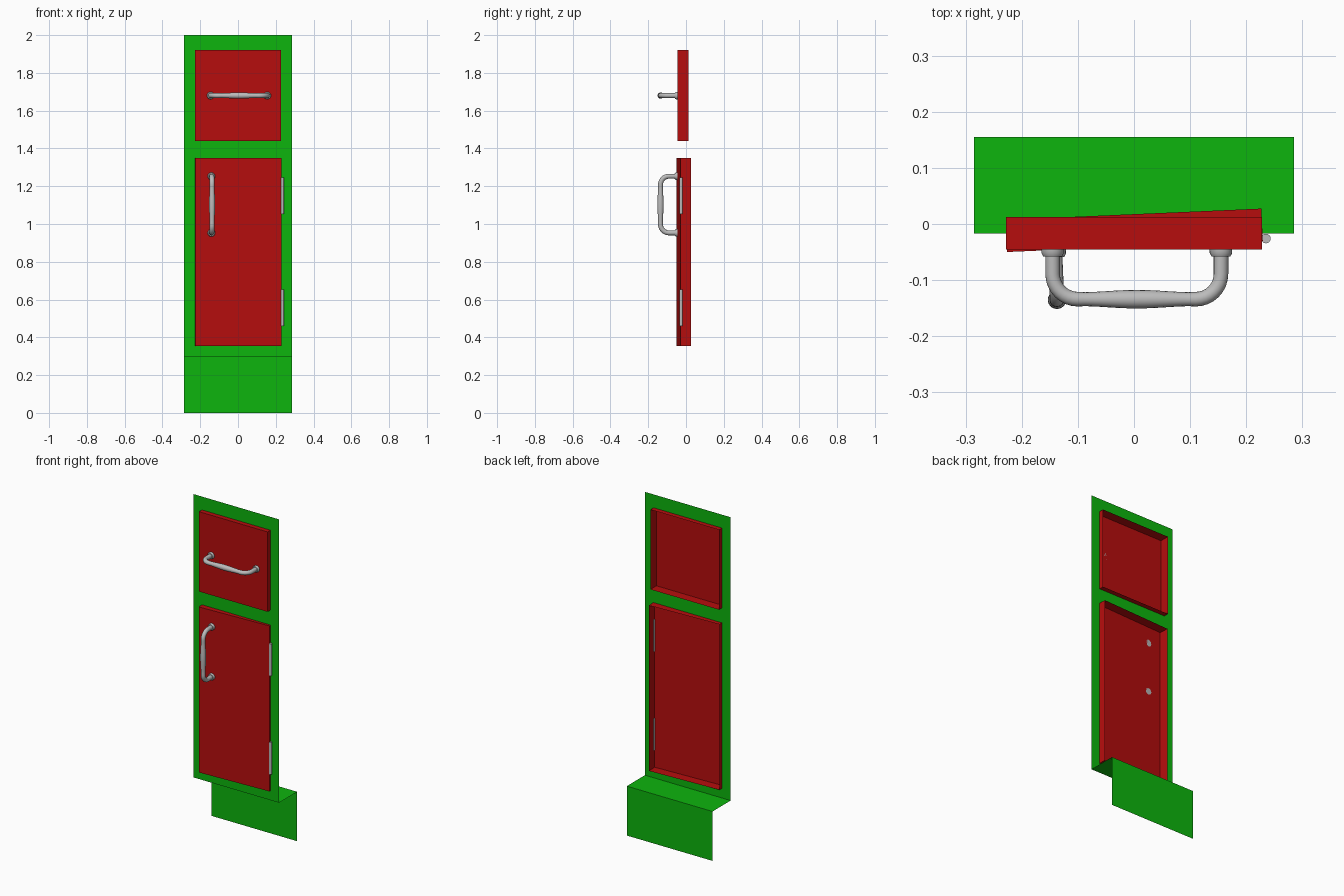
import bpy, bmesh, math
from mathutils import Matrix, Vector

old = bpy.data.objects.get("Cube")
if old:
    bpy.data.objects.remove(old, do_unlink=True)


def material(name, rgb):
    m = bpy.data.materials.new(name)
    m.use_nodes = True
    col = (*rgb, 1)
    m.diffuse_color = col
    m.node_tree.nodes["Principled BSDF"].inputs["Base Color"].default_value = col
    return m


green = material("green paint", (0.004, 0.46, 0.004))
red = material("red paint", (0.47, 0.004, 0.004))
steel = material("grey metal", (0.5, 0.5, 0.5))

HALF = 0.285            # cabinet half width
PANEL = 0.228           # door and drawer half width
FACE_Y, KICK_Y = -0.017, 0.155
KICK_Z = 0.297
DOOR_Z, DRAWER_Z = (0.355, 1.35), (1.44, 1.92)
DEPTH = 0.0575
SWING = Matrix.Rotation(math.radians(2.5), 4, 'Z')   # door slightly ajar


def finish(bm, name, mat, smooth=False, matrix=None):
    me = bpy.data.meshes.new(name)
    if matrix:
        bm.transform(matrix)
    bm.to_mesh(me)
    bm.free()
    me.materials.append(mat)
    ob = bpy.data.objects.new(name, me)
    bpy.context.scene.collection.objects.link(ob)
    if smooth:
        bpy.ops.object.select_all(action='DESELECT')
        ob.select_set(True)
        bpy.context.view_layer.objects.active = ob
        bpy.ops.object.shade_smooth_by_angle(angle=math.radians(40))
    return ob


def quad(bm, pts):
    bm.faces.new([bm.verts.new(p) for p in pts])


def face_frame():
    # thin front sheet as a grid of cells, leaving the two openings out
    bm = bmesh.new()
    xs = [-HALF, -PANEL, PANEL, HALF]
    zs = [KICK_Z, *DOOR_Z, *DRAWER_Z, 2]
    for i in range(3):
        for j in range(5):
            if i == 1 and j in (1, 3):
                continue
            a, b, c, d = xs[i], xs[i + 1], zs[j], zs[j + 1]
            quad(bm, [(a, FACE_Y, c), (b, FACE_Y, c), (b, FACE_Y, d), (a, FACE_Y, d)])
    bmesh.ops.remove_doubles(bm, verts=bm.verts, dist=1e-5)
    finish(bm, "face_frame", green)


def toe_kick():
    # cabinet floor and the set-back board below it
    bm = bmesh.new()
    quad(bm, [(-HALF, FACE_Y, KICK_Z), (-HALF, KICK_Y, KICK_Z),
              (HALF, KICK_Y, KICK_Z), (HALF, FACE_Y, KICK_Z)])
    quad(bm, [(-HALF, KICK_Y, 0), (HALF, KICK_Y, 0),
              (HALF, KICK_Y, KICK_Z), (-HALF, KICK_Y, KICK_Z)])
    bmesh.ops.remove_doubles(bm, verts=bm.verts, dist=1e-5)
    finish(bm, "toe_kick", green)


def tray(name, z, front, matrix=None):
    # box with its back left open
    bm = bmesh.new()
    bmesh.ops.create_cube(bm, size=1)
    back = [f for f in bm.faces if f.normal.y > 0.9]
    bmesh.ops.delete(bm, geom=back, context='FACES_ONLY')
    bmesh.ops.scale(bm, vec=(2 * PANEL, DEPTH, z[1] - z[0]), verts=bm.verts)
    bmesh.ops.translate(bm, vec=(0, front + DEPTH / 2, sum(z) / 2), verts=bm.verts)
    finish(bm, name, red, matrix=matrix)


def handle(name, matrix, span=0.15, reach=0.089, bend=0.045, sides=16):
    # half path of (x, y, radius): collar, post, bend, swelling bar
    half = [(span, 0, 0.02), (span, -0.007, 0.02), (span, -0.013, 0.0165),
            (span, -0.0131, 0.013)]
    for k in range(9):
        t = k / 8 * math.pi / 2
        half.append((span - bend + bend * math.cos(t),
                     -(reach - bend) - bend * math.sin(t), 0.013))
    for k in range(1, 9):
        u = 1 - k / 8
        half.append(((span - bend) * u, -reach,
                     0.0122 + 0.0043 * math.cos(u * math.pi / 2) ** 2))
    path = half + [(-x, y, r) for x, y, r in reversed(half[:-1])]

    bm = bmesh.new()
    rings = []
    for i, (x, y, r) in enumerate(path):
        p, q = path[max(i - 1, 0)], path[min(i + 1, len(path) - 1)]
        tangent = Vector((q[0] - p[0], q[1] - p[1], 0)).normalized()
        side = Vector((-tangent.y, tangent.x, 0))
        ring = []
        for s in range(sides):
            a = 2 * math.pi * s / sides
            ring.append(bm.verts.new(Vector((x, y, 0)) + side * (r * math.cos(a))
                                     + Vector((0, 0, r * math.sin(a)))))
        rings.append(ring)
    for a, b in zip(rings, rings[1:]):
        for s in range(sides):
            n = (s + 1) % sides
            bm.faces.new((a[s], a[n], b[n], b[s]))
    bm.faces.new(rings[0])
    bm.faces.new(rings[-1])
    bmesh.ops.recalc_face_normals(bm, faces=bm.faces)
    finish(bm, name, steel, True, matrix)


def hinge(name, low, high):
    bm = bmesh.new()
    bmesh.ops.create_cone(bm, cap_ends=True, segments=16, radius1=0.0085,
                          radius2=0.0085, depth=high - low)
    finish(bm, name, steel, True, Matrix.Translation((0.235, -0.026, (low + high) / 2)))


face_frame()
toe_kick()
tray("drawer_front", DRAWER_Z, -0.045)
tray("door", DOOR_Z, -0.04, SWING)
handle("drawer_handle", Matrix.Translation((0.005, -0.045, 1.68)))
handle("door_handle", SWING @ Matrix.Translation((-0.143, -0.04, 1.103))
       @ Matrix.Rotation(math.pi / 2, 4, 'Y'))
hinge("lower_hinge", 0.46, 0.652)
hinge("upper_hinge", 1.053, 1.245)
